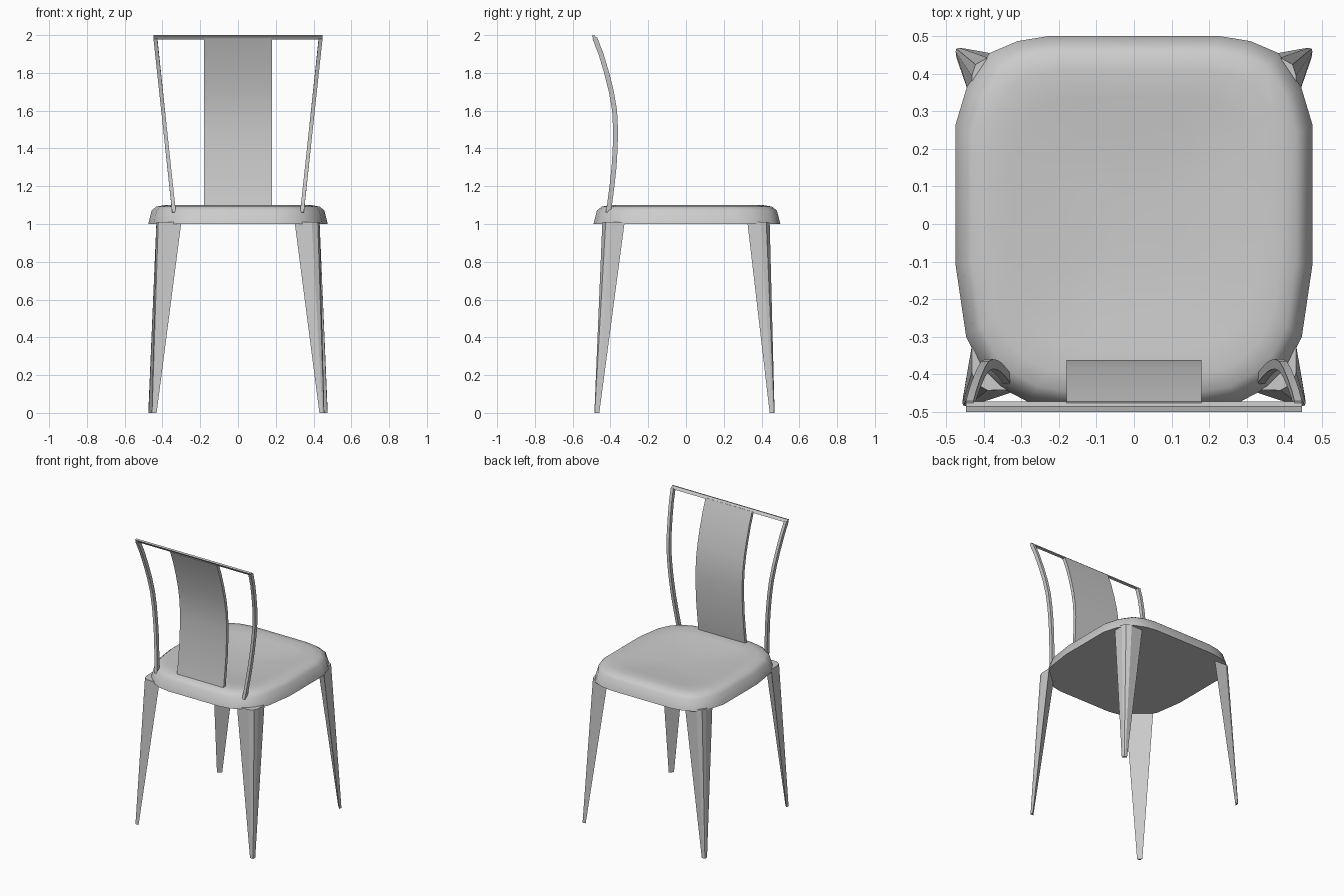
import bpy, bmesh
from mathutils import Vector

if "Cube" in bpy.data.objects:
    bpy.data.objects.remove(bpy.data.objects["Cube"])


def make(name, bm, angle=0.6):
    bmesh.ops.recalc_face_normals(bm, faces=bm.faces)
    me = bpy.data.meshes.new(name)
    bm.to_mesh(me)
    bm.free()
    ob = bpy.data.objects.new(name, me)
    bpy.context.collection.objects.link(ob)
    bpy.ops.object.select_all(action='DESELECT')
    ob.select_set(True)
    bpy.context.view_layer.objects.active = ob
    bpy.ops.object.shade_smooth_by_angle(angle=angle)
    return ob


def loft(name, rings, angle=0.6):
    """Skin a list of equal-length closed rings and cap both ends."""
    bm = bmesh.new()
    vs = [[bm.verts.new(p) for p in r] for r in rings]
    n = len(rings[0])
    for a, b in zip(vs, vs[1:]):
        for i in range(n):
            j = (i + 1) % n
            bm.faces.new((a[i], a[j], b[j], b[i]))
    bm.faces.new(vs[0])
    bm.faces.new(vs[-1])
    return make(name, bm, angle)


# Seat: rounded outline, bevelled rim and shallow dish
half = [(.23, .50), (.31, .487), (.385, .455), (.445, .365), (.475, .265),
        (.475, -.11), (.447, -.30), (.405, -.385), (.355, -.435),
        (.28, -.475), (.20, -.49)]
outline = half + [(-x, y) for x, y in reversed(half)]
levels = [(1, 1.0), (.962, 1.072), (.91, 1.092), (.82, 1.10),
          (.68, 1.094), (.45, 1.080), (.2, 1.074)]
loft("seat", [[(x * s, y * s, z) for x, y in outline] for s, z in levels], 0.7)

# Legs: folded wedge section tapering to a small splayed foot
top_sec = [(.30, .44), (.39, .443), (.422, .425), (.432, .395), (.432, .325)]


def leg(name, sx, sy, foot):
    fx, fy = foot
    foot_sec = [(fx - .016, fy + .008), (fx, fy + .010), (fx + .008, fy + .008),
                (fx + .010, fy), (fx + .008, fy - .016)]
    rings = [[(sx * x, sy * y, 0) for x, y in foot_sec],
             [(sx * x, sy * y, 1.01) for x, y in top_sec]]
    loft(name, rings, 0.3)


for side, sx in (("left", -1), ("right", 1)):
    leg("front_leg_" + side, sx, -1, (.447, .475))
    leg("back_leg_" + side, sx, 1, (.465, .459))

# Backrest: curved profile (y, z) shared by slat and side rods
curve = [(-.413, 1.06), (-.405, 1.10), (-.392, 1.2), (-.381, 1.3), (-.375, 1.4),
         (-.373, 1.5), (-.378, 1.6), (-.395, 1.7), (-.420, 1.8),
         (-.450, 1.9), (-.483, 1.985)]


def strip(name, span, t=.026):
    """Sweep a rectangle along the curve; span(z) gives its x limits."""
    rings = []
    for i, (y, z) in enumerate(curve):
        a, b = curve[max(i - 1, 0)], curve[min(i + 1, len(curve) - 1)]
        d = Vector((b[0] - a[0], b[1] - a[1])).normalized()
        oy, oz = d.y * t / 2, -d.x * t / 2
        x0, x1 = span(z)
        rings.append([(x0, y - oy, z - oz), (x1, y - oy, z - oz),
                      (x1, y + oy, z + oz), (x0, y + oy, z + oz)])
    loft(name, rings)


strip("back_slat", lambda z: (-.18, .18), .022)
for side, s in (("left", -1), ("right", 1)):
    def rod_span(z, s=s):
        c = .342 + (z - 1.09) / .9 * .096
        return s * c - .010, s * c + .010
    strip("back_rod_" + side, rod_span)

# Top rail joining the rods and slat
section = [(-.487, 1.978), (-.500, 1.996), (-.486, 2.0), (-.473, 1.982)]
loft("top_rail", [[(x, y, z) for y, z in section] for x in (-.447, .447)])
